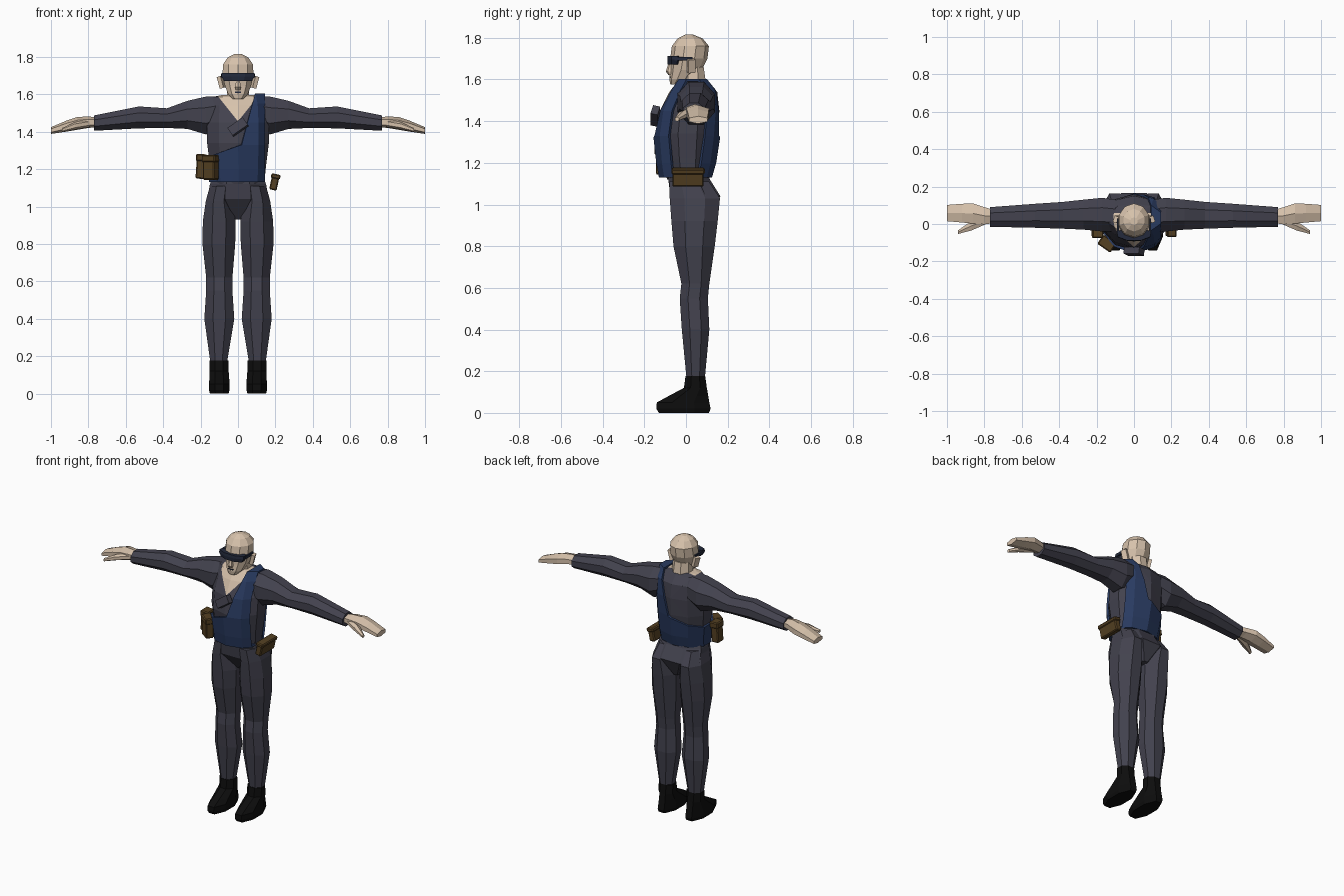
import bpy, bmesh, math
from mathutils import Matrix, Vector

cube = bpy.data.objects.get("Cube")
if cube:
    bpy.data.objects.remove(cube, do_unlink=True)


def material(name, r, g, b):
    m = bpy.data.materials.new(name)
    m.use_nodes = True
    m.diffuse_color = (r, g, b, 1)
    m.node_tree.nodes["Principled BSDF"].inputs["Base Color"].default_value = (r, g, b, 1)
    return m


cloth = material("charcoal cloth", .055, .054, .076)
blue = material("navy blue vest", .022, .043, .118)
skin = material("skin", .68, .54, .41)
brown = material("brown leather", .09, .052, .016)
black = material("black leather", .004, .004, .004)
glass = material("dark glass", .017, .023, .045)


def finish(name, bm, mats, mirror=False):
    bmesh.ops.recalc_face_normals(bm, faces=bm.faces)
    mesh = bpy.data.meshes.new(name)
    bm.to_mesh(mesh)
    bm.free()
    for m in mats:
        mesh.materials.append(m)
    ob = bpy.data.objects.new(name, mesh)
    bpy.context.collection.objects.link(ob)
    if mirror:
        ob.modifiers.new("mirror", "MIRROR")
    return ob


def loft(rings, sides=8, along="z"):
    """Rings are (position, u low, u high, v low, v high); u, v = x, y along z and y, z along x."""
    bm = bmesh.new()
    reach = math.cos(math.pi / sides)
    top = max(math.sin(math.tau * (i + .5) / sides) for i in range(sides))
    loops = []
    for t, u0, u1, v0, v1 in rings:
        loop = []
        for i in range(sides):
            a = math.tau * (i + .5) / sides
            u = (u0 + u1) / 2 + (u1 - u0) / 2 * math.cos(a) / reach
            v = (v0 + v1) / 2 + (v1 - v0) / 2 * math.sin(a) / top
            loop.append(bm.verts.new((u, v, t) if along == "z" else (t, u, v)))
        loops.append(loop)
    for a, b in zip(loops, loops[1:]):
        for i in range(sides):
            j = (i + 1) % sides
            bm.faces.new((a[i], a[j], b[j], b[i]))
    bm.faces.new(loops[0])
    bm.faces.new(loops[-1])
    return bm


def cut(bm, point, normal):
    geom = bm.verts[:] + bm.edges[:] + bm.faces[:]
    bmesh.ops.bisect_plane(bm, geom=geom, plane_co=point, plane_no=normal)


def add_box(bm, size, centre, turn=Matrix()):
    m = Matrix.Translation(centre) @ turn @ Matrix.Diagonal((*size, 1))
    bmesh.ops.create_cube(bm, size=1, matrix=m)


def box(name, size, centre, mat, turn=Matrix(), mirror=False):
    bm = bmesh.new()
    add_box(bm, size, centre, turn)
    return finish(name, bm, [mat], mirror)


# Shirt body with an open neckline
bm = loft([(1.12, -.14, .14, -.09, .11), (1.22, -.15, .15, -.12, .135),
           (1.34, -.165, .165, -.14, .155), (1.45, -.165, .165, -.125, .16),
           (1.54, -.16, .16, -.08, .15), (1.585, -.14, .14, -.045, .11),
           (1.595, -.09, .09, -.02, .08)], 10)
V_LOW, V_SLOPE = 1.455, 1.25
for side in (1, -1):
    cut(bm, (0, 0, V_LOW), (side * V_SLOPE, 0, -1))
cut(bm, (0, .06, 0), (0, 1, 0))
for f in bm.faces:
    c = f.calc_center_median()
    f.material_index = int(c.z > V_LOW + V_SLOPE * abs(c.x) and c.y < .06)
finish("shirt", bm, [cloth, skin])

# One-shoulder vest, cut from a slightly larger shell
bm = loft([(1.13, -.155, .165, -.13, .125), (1.2, -.16, .17, -.143, .145),
           (1.33, -.177, .177, -.157, .165), (1.45, -.177, .177, -.138, .172),
           (1.55, -.17, .17, -.088, .16), (1.603, -.15, .15, -.05, .115)], 10)
corner, slant, rise = Vector((.02, 0, 1.33)), .26, .35
cut(bm, corner, (1, 0, -slant))
cut(bm, corner, (-rise, 0, 1))
cut(bm, (.145, 0, 0), (1, 0, 0))
gone = []
for f in bm.faces:
    c = f.calc_center_median()
    d = c - corner
    shirt_side = d.x < slant * d.z and d.z > rise * d.x
    if shirt_side or c.x > .145:
        gone.append(f)
bmesh.ops.delete(bm, geom=gone, context="FACES")
vest = finish("vest", bm, [blue])
shell = vest.modifiers.new("thickness", "SOLIDIFY")
shell.thickness = .014

# Tilted chest pack
tilt = Matrix.Rotation(math.radians(-35), 4, "Y") @ Matrix.Rotation(math.radians(-15), 4, "X")
box("chest_pack", (.1, .035, .05), (0, -.147, 1.425), cloth, tilt)

# Trousers
finish("pelvis", loft([(1.17, -.13, .13, -.085, .1), (1.12, -.15, .15, -.085, .115),
                       (1.04, -.165, .165, -.075, .165), (.93, -.03, .03, .01, .11)]), [cloth])
finish("leg", loft([(1.11, .03, .15, -.08, .11), (1.03, .035, .172, -.078, .163),
                    (.92, .012, .188, -.07, .152), (.8, .015, .19, -.06, .138),
                    (.62, .03, .17, -.022, .112), (.55, .03, .17, -.03, .105),
                    (.4, .02, .18, -.02, .112), (.16, .06, .147, .003, .09)]), [cloth], True)

# Shoes
finish("shoe", loft([(0, .05, .15, -.13, .11), (.02, .045, .155, -.142, .118),
                     (.05, .045, .155, -.14, .112), (.08, .047, .153, -.085, .107),
                     (.12, .05, .152, -.01, .1), (.178, .05, .152, -.002, .092)]), [black], True)

# Sleeves, hands and thumbs
finish("sleeve", loft([(.1, -.04, .13, 1.42, 1.59), (.17, -.04, .14, 1.385, 1.588),
                       (.27, -.03, .13, 1.415, 1.565), (.38, -.025, .118, 1.42, 1.525),
                       (.53, -.02, .108, 1.418, 1.535), (.77, -.015, .09, 1.405, 1.487)],
                      8, "x"), [cloth], True)
finish("hand", loft([(.75, .005, .075, 1.425, 1.475), (.8, -.002, .09, 1.42, 1.482),
                     (.86, .002, .11, 1.41, 1.478), (.92, .008, .108, 1.4, 1.458),
                     (1, .015, .102, 1.388, 1.424)], 6, "x"), [skin], True)
finish("thumb", loft([(.79, .0, .035, 1.425, 1.465), (.87, -.035, .015, 1.412, 1.452),
                      (.94, -.053, -.033, 1.398, 1.42)], 6, "x"), [skin], True)

# Neck and head
finish("neck", loft([(1.54, -.075, .075, -.04, .11), (1.59, -.06, .06, -.025, .095),
                     (1.66, -.056, .056, -.02, .085)]), [skin])
finish("head", loft([(1.575, -.028, .028, -.075, -.02), (1.6, -.052, .052, -.08, .03),
                     (1.645, -.07, .07, -.076, .075), (1.7, -.083, .083, -.076, .103),
                     (1.76, -.08, .08, -.068, .11), (1.797, -.055, .055, -.04, .08),
                     (1.815, -.02, .02, -.005, .035)], 10), [skin])
finish("nose", loft([(1.622, -.012, .012, -.085, -.06), (1.638, -.016, .016, -.097, -.06),
                     (1.69, -.007, .007, -.08, -.06)], 6), [skin])
box("mouth", (.034, .008, .006), (0, -.076, 1.611), glass)
box("ear", (.022, .035, .065), (.09, .025, 1.665), skin,
    Matrix.Rotation(math.radians(15), 4, "Y") @ Matrix.Rotation(math.radians(20), 4, "Z"), True)

# Wraparound glasses
finish("lens", loft([(1.672, -.075, .075, -.088, -.025), (1.695, -.088, .088, -.09, -.02),
                     (1.713, -.088, .088, -.088, -.02)]), [glass])
box("temple", (.012, .085, .018), (.086, -.012, 1.7), glass, mirror=True)


# Belt pouches, each with an overhanging flap
def pouch(name, size, centre, turn):
    bm = bmesh.new()
    add_box(bm, size, centre, turn)
    lid = (size[0] + .01, size[1] + .01, size[2] * .3)
    add_box(bm, lid, Vector(centre) + turn @ Vector((0, 0, size[2] * .37)), turn)
    ob = finish(name, bm, [brown])
    bevel = ob.modifiers.new("soft edges", "BEVEL")
    bevel.width = .006
    bevel.segments = 1


pouch("front_pouch", (.075, .05, .13), (-.145, -.105, 1.208), Matrix.Rotation(math.radians(-35), 4, "Z"))
pouch("right_pouch", (.05, .06, .13), (-.198, -.04, 1.213), Matrix.Rotation(math.radians(4), 4, "Y"))
pouch("left_pouch", (.04, .15, .085), (.195, .01, 1.13), Matrix.Rotation(math.radians(12), 4, "Y"))
